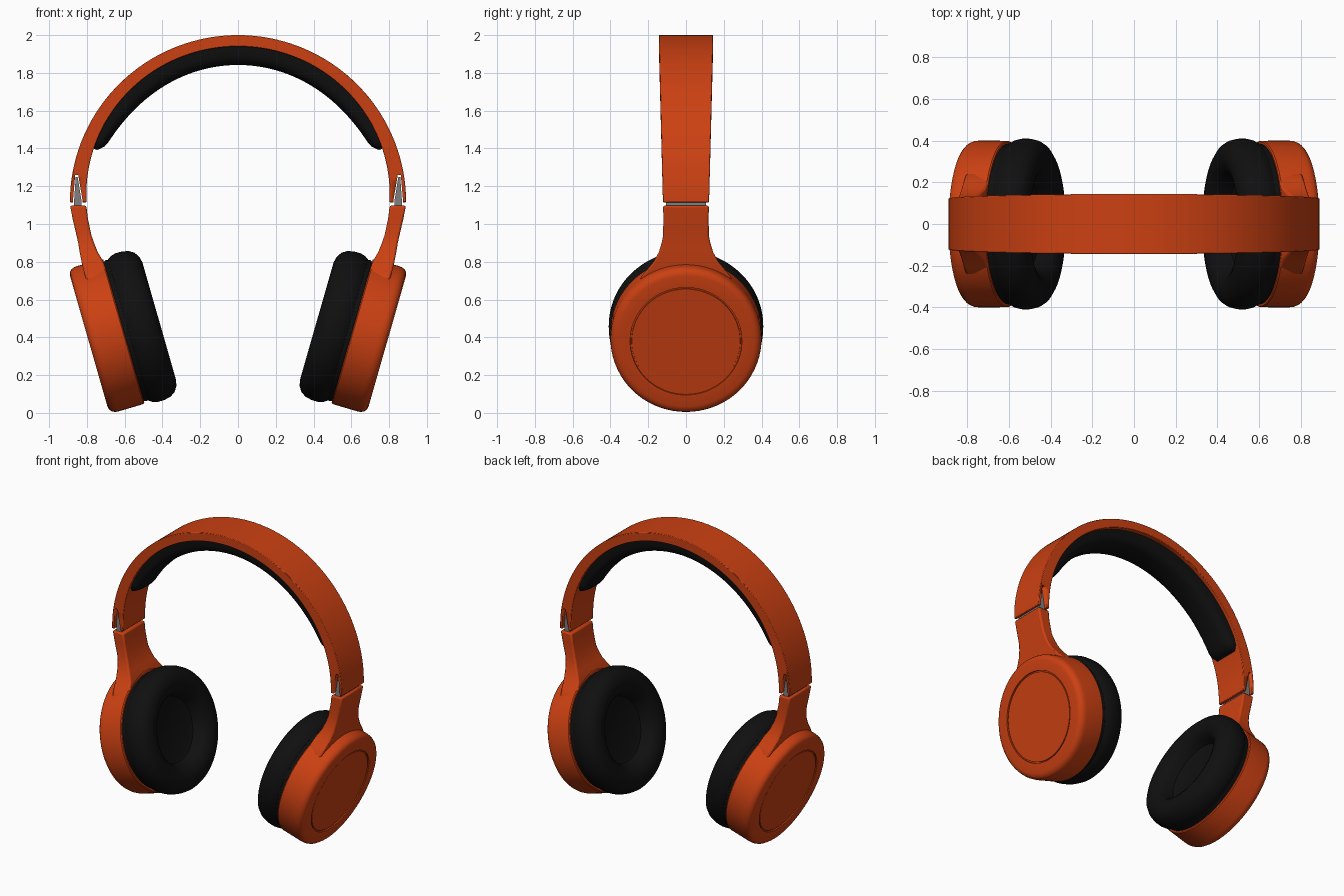
import bpy, bmesh, math
from mathutils import Vector

if "Cube" in bpy.data.objects:
    bpy.data.objects.remove(bpy.data.objects["Cube"])


def material(name, rgb):
    m = bpy.data.materials.new(name)
    m.diffuse_color = (*rgb, 1)
    m.use_nodes = True
    m.node_tree.nodes["Principled BSDF"].inputs["Base Color"].default_value = m.diffuse_color
    return m


ORANGE = material("orange plastic", (0.60, 0.052, 0.006))
BLACK = material("black padding", (0.005, 0.005, 0.005))
GREY = material("grey metal", (0.22, 0.21, 0.21))


def loft(name, rings, mat, mirror=False, bevel=0, angle=35):
    """Skin a list of equal-length closed rings and cap both ends."""
    bm = bmesh.new()
    vr = [[bm.verts.new(p) for p in ring] for ring in rings]
    n = len(vr[0])
    for a, b in zip(vr, vr[1:]):
        for i in range(n):
            j = (i + 1) % n
            bm.faces.new((a[i], a[j], b[j], b[i]))
    bm.faces.new(vr[0])
    bm.faces.new(vr[-1])
    bmesh.ops.remove_doubles(bm, verts=bm.verts, dist=1e-5)
    bmesh.ops.recalc_face_normals(bm, faces=bm.faces)
    me = bpy.data.meshes.new(name)
    bm.to_mesh(me)
    bm.free()
    me.materials.append(mat)
    me.shade_smooth()
    me.set_sharp_from_angle(angle=math.radians(angle))
    ob = bpy.data.objects.new(name, me)
    bpy.context.collection.objects.link(ob)
    if bevel:
        b = ob.modifiers.new("bevel", 'BEVEL')
        b.width, b.segments, b.limit_method = bevel, 2, 'ANGLE'
        b.angle_limit = math.radians(50)
    if mirror:
        ob.modifiers.new("mirror", 'MIRROR').use_axis[0] = True
    return ob


def rect(x0, x1, w, z):
    return [(x0, -w, z), (x1, -w, z), (x1, w, z), (x0, w, z)]


# Tilted ear cup frame: OUT is the cup axis, UP lies in the cup plane
T = math.radians(16)
OUT = Vector((math.cos(T), 0, -math.sin(T)))
UP = Vector((math.sin(T), 0, math.cos(T)))
SIDE = Vector((0, 1, 0))


def lathe(name, profile, mat, seg=72):
    """Revolve (radius, distance along cup axis) points, mirrored left/right."""
    rings = []
    for r, s in profile:
        r = max(r, 0.002)
        rings.append([OUT * s + UP * (0.582 + r * math.cos(k * math.tau / seg))
                      + SIDE * (r * math.sin(k * math.tau / seg)) for k in range(seg)])
    return loft(name, rings, mat, mirror=True)


# Headband arc: outer ellipse plus inward offset
def arc(t, depth, y):
    c, s = math.cos(t), math.sin(t)
    nrm = Vector((c / 0.89, 0, s / 0.885)).normalized()
    return Vector((0.89 * c, y, 1.115 + 0.885 * s)) - nrm * depth


def band_thickness(t):
    return 0.06 + 0.028 * (1 - math.sin(t)) ** 1.5


rings = []
for i in range(81):
    t = math.pi * i / 80
    w = 0.122 + 0.022 * math.sin(t)
    d = band_thickness(t)
    rings.append([arc(t, 0, -w), arc(t, 0, w), arc(t, d, w), arc(t, d, -w)])
band = loft("headband", rings, ORANGE, bevel=0.004)

# Slots at the band ends for the sliders
cutter = loft("slot_cutter", [rect(0.822, 0.874, 0.3, 1.0),
                              rect(0.822, 0.874, 0.3, 1.12),
                              rect(0.846, 0.862, 0.3, 1.26)], GREY, mirror=True)
cutter.hide_render = True
cutter.display_type = 'WIRE'
boo = band.modifiers.new("slots", 'BOOLEAN')
boo.operation, boo.object = 'DIFFERENCE', cutter

# Metal sliders
loft("slider", [rect(0.828, 0.868, 0.105, 1.05), rect(0.828, 0.868, 0.105, 1.12),
                rect(0.849, 0.859, 0.105, 1.25)], GREY, mirror=True)

# Headband pad: rounded section swept under the band
rings = []
for i in range(61):
    deg = 20.5 + 139 * i / 60
    t = math.radians(deg)
    e = min(1, (69.5 - abs(deg - 90)) / 5)
    f = math.sqrt(max(0, 1 - (1 - e) ** 2))
    depth = 0.098 * (1 - 0.5 * (abs(deg - 90) / 69.5) ** 4) * (0.4 + 0.6 * f)
    w = 0.112 * (0.75 + 0.25 * f)
    base = band_thickness(t)
    ring = [arc(t, base - 0.01, -w), arc(t, base - 0.01, w)]
    for k in range(13):
        a = math.pi * k / 12
        c, s = math.cos(a), math.sin(a)
        ring.append(arc(t, base + depth * s ** 0.6,
                        w * math.copysign(abs(c) ** 0.6, c)))
    rings.append(ring)
loft("headband_pad", rings, BLACK, angle=60)

# Arms flaring from the slider down into the cups
loft("arm", [rect(0.803, 0.889, 0.121, 1.098), rect(0.795, 0.876, 0.120, 1.03),
             rect(0.776, 0.855, 0.121, 0.94), rect(0.762, 0.846, 0.129, 0.90),
             rect(0.742, 0.838, 0.144, 0.85), rect(0.712, 0.828, 0.172, 0.80),
             rect(0.699, 0.819, 0.205, 0.76), rect(0.688, 0.808, 0.238, 0.72),
             rect(0.674, 0.790, 0.250, 0.66)], ORANGE, mirror=True, bevel=0.01)

# Ear cup shells with a grooved outer disc
lathe("ear_cup", [(0, 0.462), (0.394, 0.462), (0.399, 0.468), (0.400, 0.605),
                  (0.398, 0.623), (0.391, 0.639), (0.379, 0.650), (0.360, 0.655),
                  (0.296, 0.655), (0.295, 0.645), (0.288, 0.645), (0.287, 0.652),
                  (0, 0.652)], ORANGE)

# Mounting plate between cup and cushion
lathe("cushion_plate", [(0, 0.42), (0.385, 0.42), (0.388, 0.45), (0.382, 0.467),
                        (0, 0.467)], BLACK)

# Soft ear cushions with a dished centre
ring_profile = [(0, 0.375), (0.19, 0.375), (0.215, 0.365), (0.225, 0.335),
                (0.238, 0.305), (0.262, 0.281), (0.295, 0.268), (0.325, 0.267),
                (0.357, 0.275), (0.384, 0.293), (0.401, 0.320), (0.409, 0.355),
                (0.409, 0.390), (0.402, 0.418), (0.388, 0.438), (0.365, 0.446),
                (0, 0.446)]
lathe("ear_cushion", ring_profile, BLACK)
